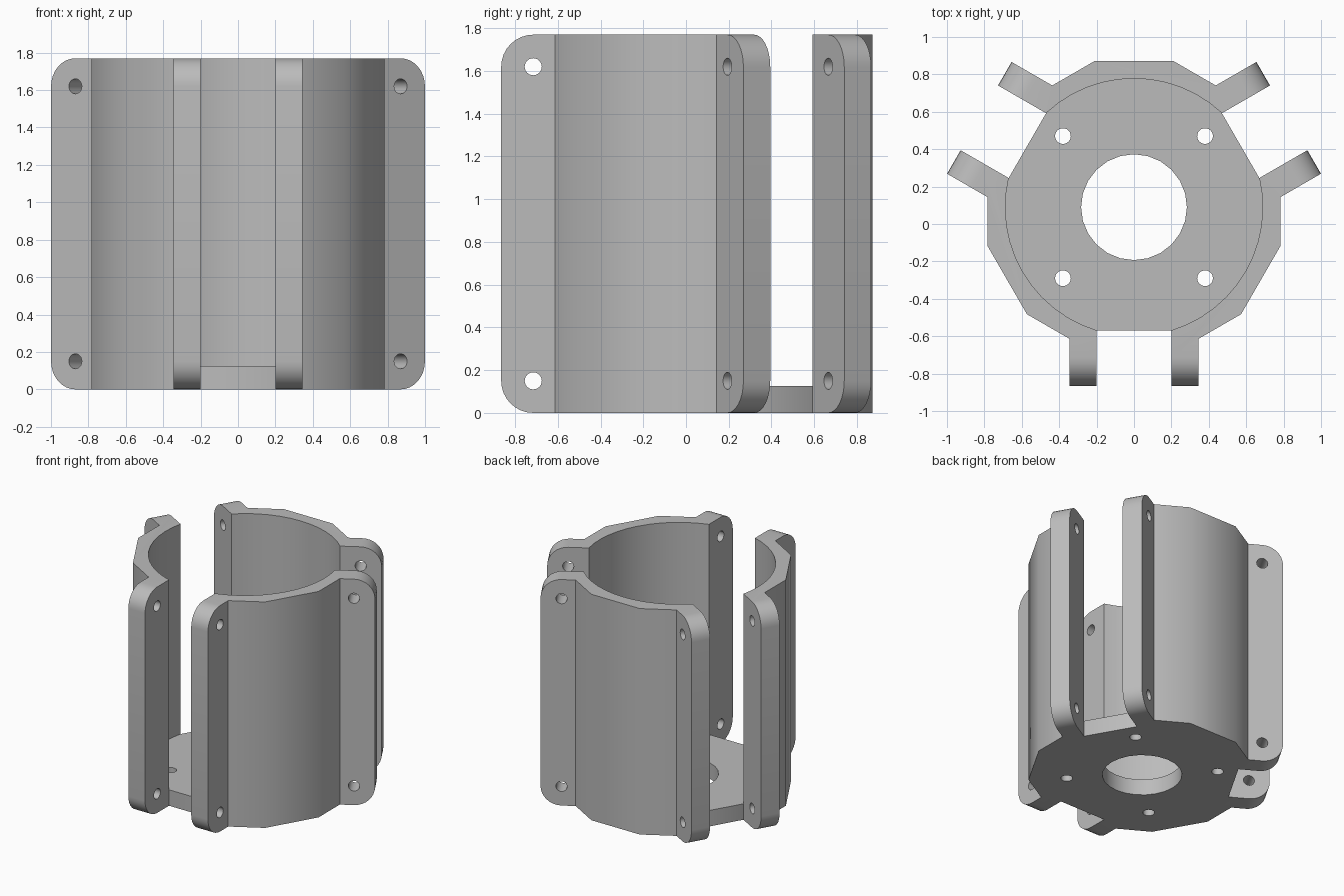
import bpy, bmesh
from math import sin, cos, asin, radians, sqrt, pi
from mathutils import Matrix, Vector

if "Cube" in bpy.data.objects:
    bpy.data.objects.remove(bpy.data.objects["Cube"])

HEIGHT, FLOOR = 1.77, 0.125
CENTRE_Y = 0.09
INNER, APOTHEM = 0.688, 0.782        # bore radius and flat distance of the outer dodecagon
SLOT, EAR, TIP = 0.2, 0.345, 0.955   # slot half width, ear outer side, ear tip
CORNER = 0.15
THIRD = radians(120)

grey = bpy.data.materials.new("grey plastic")
grey.use_nodes = True
colour = (0.5, 0.5, 0.5, 1)
grey.diffuse_color = colour
grey.node_tree.nodes["Principled BSDF"].inputs["Base Color"].default_value = colour


def polar(r, a):
    return Vector((r * cos(a), r * sin(a)))


def prism(bm, points, height):
    face = bm.faces.new([bm.verts.new((p.x, p.y, 0)) for p in points])
    top = bmesh.ops.extrude_face_region(bm, geom=[face])["geom"]
    bmesh.ops.translate(bm, vec=(0, 0, height),
                        verts=[v for v in top if isinstance(v, bmesh.types.BMVert)])
    bmesh.ops.recalc_face_normals(bm, faces=bm.faces)


def finish(name, bm):
    mesh = bpy.data.meshes.new(name)
    bm.to_mesh(mesh)
    bm.free()
    mesh.materials.append(grey)
    obj = bpy.data.objects.new(name, mesh)
    bpy.context.collection.objects.link(obj)
    return obj


def drill(obj, holes):
    """Cut round holes, each given as (matrix, radius), then smooth."""
    bm = bmesh.new()
    for matrix, r in holes:
        bmesh.ops.create_cone(bm, cap_ends=True, segments=24, radius1=r, radius2=r,
                              depth=0.6, matrix=matrix)
    cutter = finish("hole_cutter", bm)
    cutter.hide_render = True
    mod = obj.modifiers.new("holes", "BOOLEAN")
    mod.operation, mod.solver, mod.object = "DIFFERENCE", "EXACT", cutter
    bpy.ops.object.select_all(action="DESELECT")
    obj.select_set(True)
    bpy.context.view_layer.objects.active = obj
    bpy.ops.object.modifier_apply(modifier=mod.name)
    bpy.data.objects.remove(cutter)
    bpy.ops.object.shade_smooth_by_angle(angle=radians(35))


# Bore arc of one third, between two slots
start = -pi / 2 + asin(SLOT / INNER)
sweep = THIRD - 2 * asin(SLOT / INNER)
arc = [polar(INNER, start + sweep * i / 12) for i in range(13)]

# Wall third with an ear at both ends, mirrored about its middle direction
corner_r = APOTHEM / cos(radians(15))
root_y = -APOTHEM + (EAR - corner_r * sin(radians(15))) * sin(radians(30)) / cos(radians(30))
half = [Vector((SLOT, -TIP)), Vector((EAR, -TIP)), Vector((EAR, root_y)),
        polar(corner_r, radians(-45))]
axis = polar(1, radians(-30))
mirrored = [2 * p.dot(axis) * axis - p for p in reversed(half)]
profile = half + mirrored + list(reversed(arc))
tip_dirs = [Vector((0, -1)), polar(1, radians(30))]

for i, name in enumerate(("left_wall", "back_wall", "right_wall")):
    bm = bmesh.new()
    prism(bm, profile, HEIGHT)
    # Round the ear corners
    ends = [e for e in bm.edges if abs(e.verts[0].co.z - e.verts[1].co.z) < 0.001
            and any(all(v.co.xy.dot(d) > TIP - 0.001 for v in e.verts) for d in tip_dirs)]
    bmesh.ops.bevel(bm, geom=ends, offset=CORNER, segments=8, profile=0.5, affect="EDGES")
    wall = finish(name, bm)
    # Screw holes through the ears
    holes = []
    for z in (CORNER, HEIGHT - CORNER):
        ear_hole = Matrix.Translation((EAR, -TIP + CORNER, z)) @ Matrix.Rotation(pi / 2, 4, "Y")
        far_hole = (Matrix.Rotation(THIRD, 4, "Z") @ Matrix.Translation((-EAR, -TIP + CORNER, z))
                    @ Matrix.Rotation(pi / 2, 4, "Y"))
        holes += [(ear_hole, 0.04), (far_hole, 0.04)]
    drill(wall, holes)
    wall.data.transform(Matrix.Translation((0, CENTRE_Y, 0)) @ Matrix.Rotation(i * THIRD, 4, "Z"))

# Floor plate with centre opening and four bolt holes
bm = bmesh.new()
outline = [Matrix.Rotation(i * THIRD, 2) @ p for i in range(3) for p in arc]
prism(bm, outline, FLOOR)
floor = finish("floor_plate", bm)
bolts = [(Matrix.Translation((x, y, 0)), 0.042) for x in (-0.38, 0.38) for y in (-0.38, 0.38)]
drill(floor, [(Matrix(), 0.283)] + bolts)
floor.data.transform(Matrix.Translation((0, CENTRE_Y, 0)))
